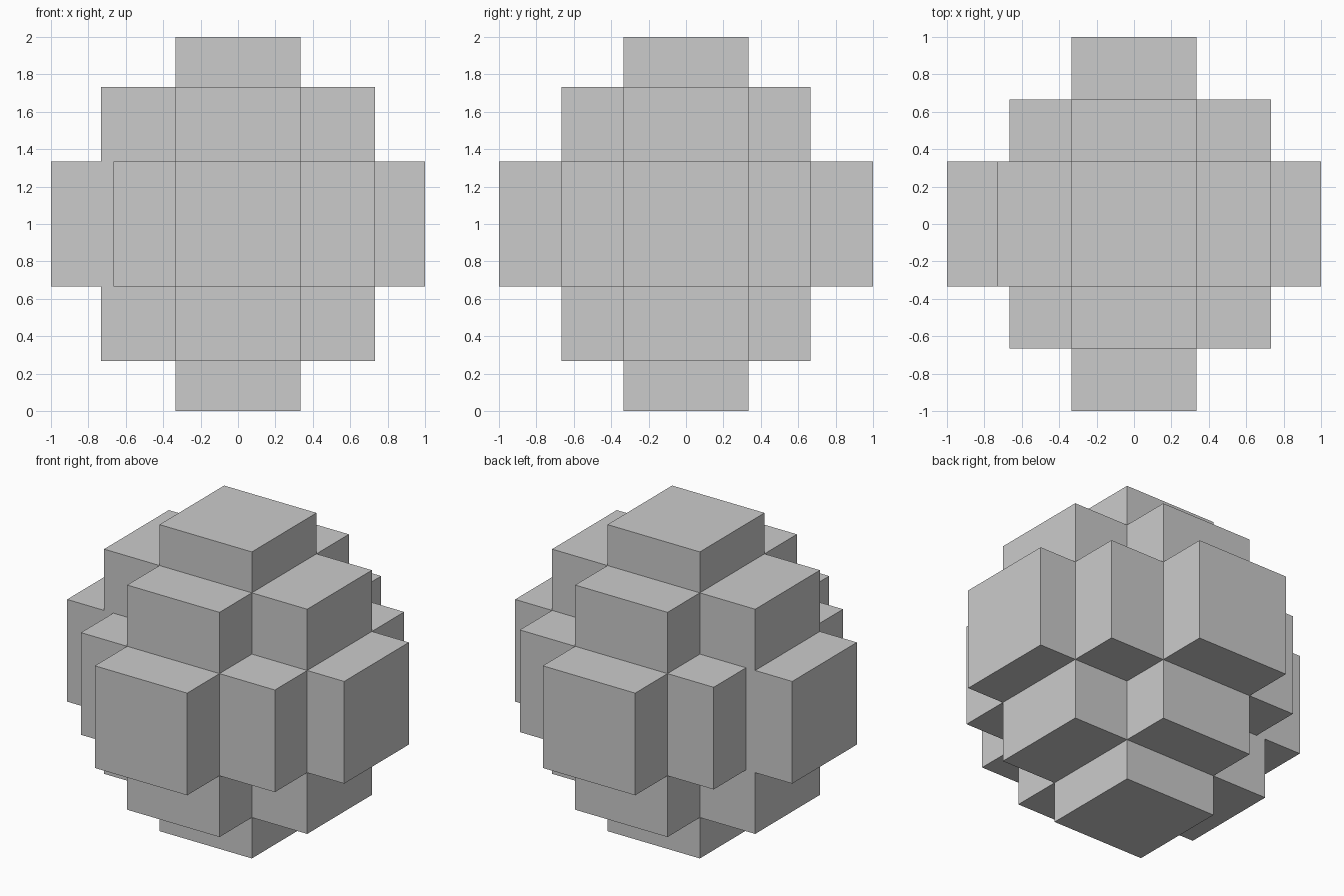
import bpy
from mathutils import Vector

old = bpy.data.objects.get("Cube")
if old:
    bpy.data.objects.remove(old, do_unlink=True)

# Plain grey material
grey = bpy.data.materials.new("plain_grey")
grey.use_nodes = True
colour = (0.6, 0.6, 0.6, 1)
grey.diffuse_color = colour
grey.node_tree.nodes["Principled BSDF"].inputs["Base Color"].default_value = colour

BAR = 1 / 3      # half thickness of bars and slabs
STEP = 2 / 3     # short slab reach
WIDE = 0.733     # long slab reach


def block(name, low, high):
    """Axis-aligned box between two corners, measured from the model's centre."""
    low, high = Vector(low), Vector(high)
    bpy.ops.mesh.primitive_cube_add(size=1)
    obj = bpy.context.object
    obj.name = name
    for v in obj.data.vertices:
        v.co = (low + high) / 2 + v.co * (high - low) + Vector((0, 0, 1))
    obj.data.materials.append(grey)
    return obj


def centred(name, x, y, z):
    return block(name, (-x, -y, -z), (x, y, z))


# Vertical bar, which the other parts join
body = centred("stepped_block_body", BAR, BAR, 1)

parts = [
    # Horizontal bars
    centred("side_bar", 1, BAR, BAR),
    centred("front_back_bar", BAR, 1, BAR),
    # Upright slabs
    centred("side_slab", WIDE, BAR, WIDE),
    centred("front_back_slab", BAR, STEP, WIDE),
    # Flat slab, longer on the left
    block("flat_slab", (-STEP, -STEP, -BAR), (WIDE, STEP, BAR)),
]

# Fuse everything into one clean shell
for part in parts:
    union = body.modifiers.new("join_" + part.name, "BOOLEAN")
    union.operation = "UNION"
    union.solver = "EXACT"
    union.object = part
bpy.context.view_layer.update()
depsgraph = bpy.context.evaluated_depsgraph_get()
shell = bpy.data.meshes.new_from_object(body.evaluated_get(depsgraph))
body.modifiers.clear()
body.data = shell
shell.name = body.name
for part in parts:
    bpy.data.objects.remove(part, do_unlink=True)
